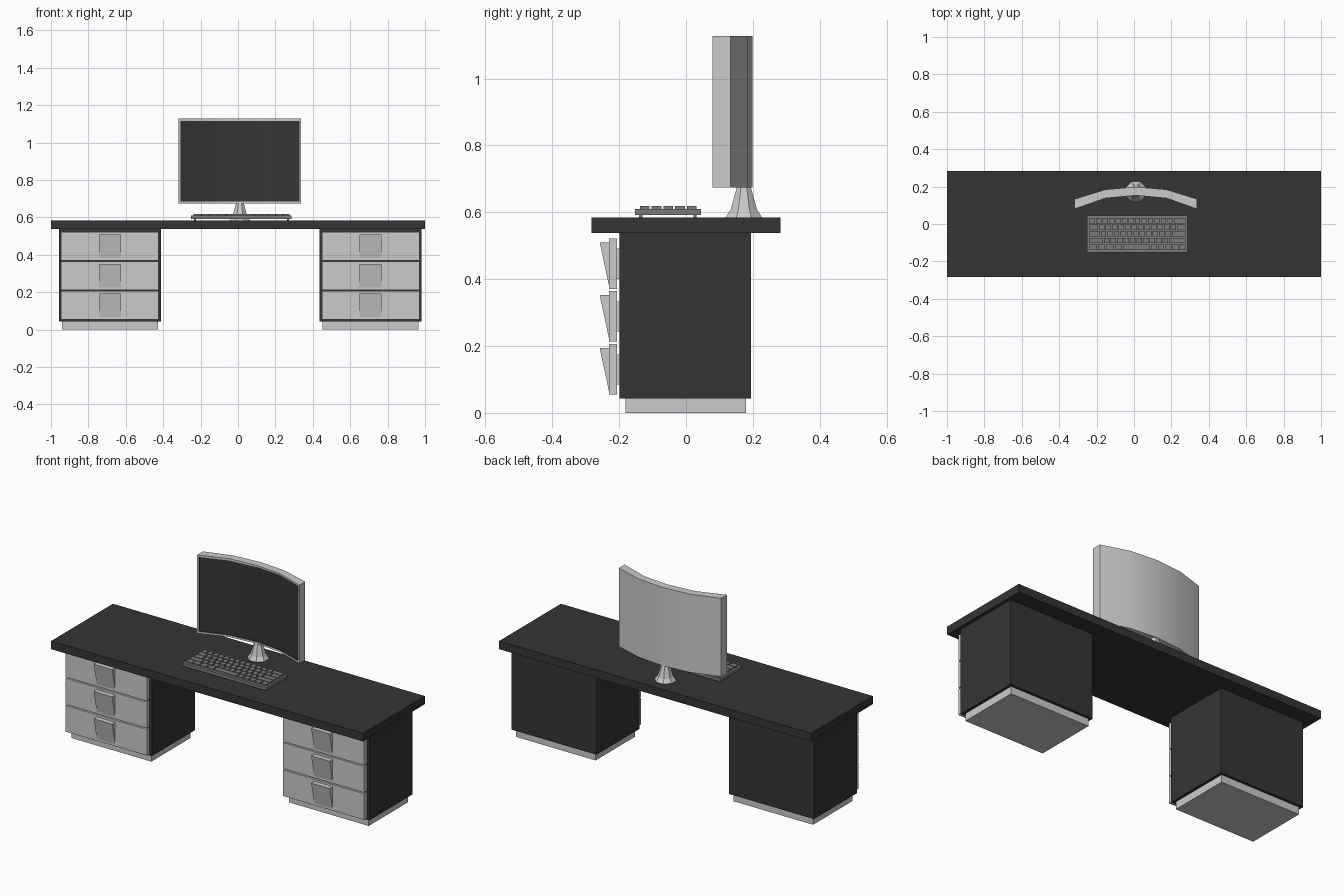
import bpy, bmesh, math
from mathutils import Vector

if "Cube" in bpy.data.objects:
    bpy.data.objects.remove(bpy.data.objects["Cube"])


def material(name, v):
    m = bpy.data.materials.new(name)
    m.diffuse_color = (v, v, v, 1)
    m.use_nodes = True
    m.node_tree.nodes["Principled BSDF"].inputs["Base Color"].default_value = m.diffuse_color
    return m


BLACK = material("black", 0.035)
DARK = material("dark_grey", 0.2)


def finish(name, bm, *mats):
    bmesh.ops.recalc_face_normals(bm, faces=bm.faces)
    me = bpy.data.meshes.new(name)
    bm.to_mesh(me)
    bm.free()
    for m in mats:
        me.materials.append(m)
    ob = bpy.data.objects.new(name, me)
    bpy.context.collection.objects.link(ob)
    return ob


def add_box(bm, x, y, z):
    geo = bmesh.ops.create_cube(bm, size=1)
    for v in geo["verts"]:
        v.co = Vector([r[0] + (c + 0.5) * (r[1] - r[0]) for c, r in zip(v.co, (x, y, z))])
    return geo["verts"]


def box(name, x, y, z, *mats):
    bm = bmesh.new()
    add_box(bm, x, y, z)
    return finish(name, bm, *mats)


def prism_x(name, profile, x0, x1):
    # extrude a (y, z) profile along x
    bm = bmesh.new()
    f = bm.faces.new([bm.verts.new((x0, y, z)) for y, z in profile])
    ext = bmesh.ops.extrude_face_region(bm, geom=[f])
    bmesh.ops.translate(bm, vec=(x1 - x0, 0, 0),
                        verts=[g for g in ext["geom"] if isinstance(g, bmesh.types.BMVert)])
    return finish(name, bm)


# desk top
box("desk_top", (-1, 1), (-0.283, 0.283), (0.538, 0.585), BLACK)

# two drawer pedestals
for side, cx in (("left", -0.685), ("right", 0.709)):
    def span(h):
        return (cx - h, cx + h)
    box(side + "_plinth", span(0.256), (-0.181, 0.18), (0, 0.043))
    box(side + "_cabinet", span(0.272), (-0.199, 0.195), (0.043, 0.538), BLACK)
    for i in range(3):
        z = 0.055 + i * 0.158
        box(f"{side}_drawer_front_{i}", span(0.261), (-0.230, -0.206), (z, z + 0.151))
        box(f"{side}_drawer_body_{i}", span(0.245), (-0.207, -0.198), (z + 0.03, z + 0.12))
        # wedge handle, deepest at the top
        prism_x(f"{side}_handle_{i}",
                [(-0.229, z + 0.139), (-0.258, z + 0.139), (-0.231, z + 0.012), (-0.229, z + 0.012)],
                cx - 0.059, cx + 0.059)

# curved monitor: front arc, back arc, extruded up, screen inset
MX, HALF = 0.01, 0.328
front = [(-1, 0.080), (-0.5, 0.138), (0, 0.153), (0.5, 0.138), (1, 0.080)]
back = [(1, 0.133), (0.5, 0.184), (0, 0.1985), (-0.5, 0.184), (-1, 0.133)]
bm = bmesh.new()
ring = [(MX + t * HALF, y) for t, y in front + back]
low = [bm.verts.new((x, y, 0.674)) for x, y in ring]
top = [bm.verts.new((x, y, 1.128)) for x, y in ring]
n = len(ring)
walls = [bm.faces.new((low[i], low[(i + 1) % n], top[(i + 1) % n], top[i])) for i in range(n)]
for i in range(4):
    for r in (low, top):
        bm.faces.new((r[i], r[i + 1], r[n - 2 - i], r[n - 1 - i]))
bmesh.ops.recalc_face_normals(bm, faces=bm.faces)
bmesh.ops.inset_region(bm, faces=walls[:4], thickness=0.011, use_even_offset=True)
for f in walls[:4]:
    f.material_index = 1
bmesh.ops.inset_region(bm, faces=walls[:4], thickness=0.0005, depth=-0.006, use_even_offset=True)
plain = bpy.data.materials.new("grey")
monitor = finish("monitor", bm, plain, BLACK)
monitor.data.shade_smooth()
bpy.context.view_layer.objects.active = monitor
monitor.select_set(True)
bpy.ops.object.shade_smooth_by_angle(angle=math.radians(35))

# flared eight-sided monitor stand
bm = bmesh.new()
rings = []
for r, z in ((0.059, 0.585), (0.043, 0.607), (0.021, 0.68)):
    rings.append([bm.verts.new((MX + r * math.cos(a), 0.173 + r * math.sin(a), z))
                  for a in [math.pi / 8 + k * math.pi / 4 for k in range(8)]])
for a, b in zip(rings, rings[1:]):
    for k in range(8):
        bm.faces.new((a[k], a[(k + 1) % 8], b[(k + 1) % 8], b[k]))
bm.faces.new(rings[0])
bm.faces.new(rings[-1])
finish("monitor_stand", bm)

# keyboard tray
box("keyboard_body", (-0.250, 0.287), (-0.153, 0.045), (0.592, 0.61), DARK)
bm = bmesh.new()
for x in (-0.235, 0.262):
    for y in (-0.14, 0.022):
        add_box(bm, (x, x + 0.01), (y, y + 0.01), (0.585, 0.593))
finish("keyboard_feet", bm, DARK)

# keys, widths in key units per row, from the front row to the back
rows = [[1.3] * 4 + [4.3] + [1.1] * 5,
        [2.25] + [1] * 10 + [2.75],
        [1.75] + [1] * 11 + [2.25],
        [1.5] + [1] * 12 + [1.5],
        [1] * 13 + [2]]
bm = bmesh.new()
unit, gap = 0.52 / 15, 0.003
for j, row in enumerate(rows):
    x, y = -0.241, -0.138 + j * 0.0352
    for w in row:
        verts = add_box(bm, (x + gap, x + w * unit - gap), (y, y + 0.029), (0.609, 0.619))
        x += w * unit
finish("keys", bm, DARK)
